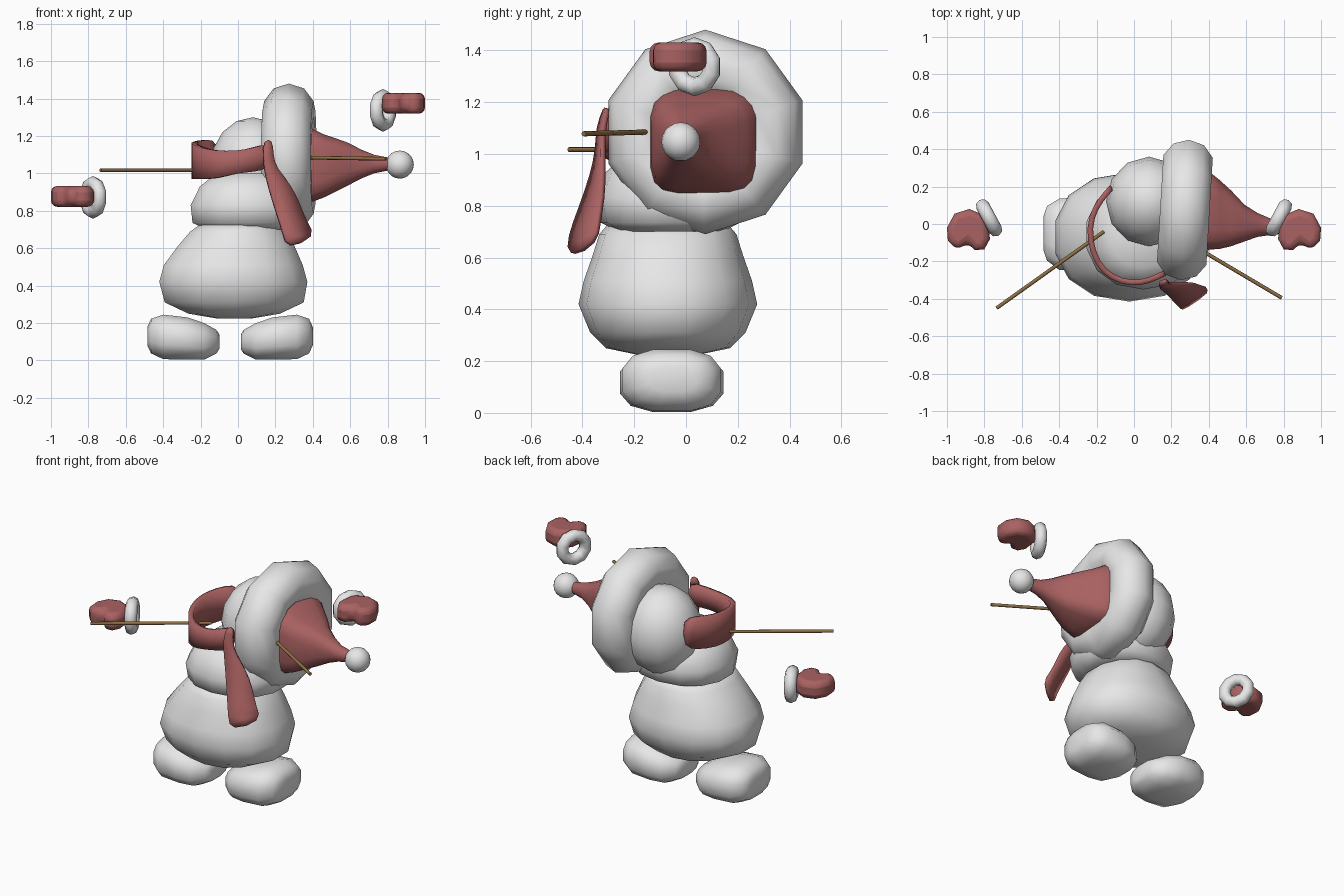
import bpy, bmesh, math
from mathutils import Vector

if "Cube" in bpy.data.objects:
    bpy.data.objects.remove(bpy.data.objects["Cube"])


def material(name, rgb):
    m = bpy.data.materials.new(name)
    m.diffuse_color = (*rgb, 1)
    m.use_nodes = True
    m.node_tree.nodes["Principled BSDF"].inputs["Base Color"].default_value = m.diffuse_color
    return m


WHITE = material("snow_white", (0.8, 0.8, 0.8))
RED = material("wool_red", (0.40, 0.12, 0.12))
BROWN = material("wood_brown", (0.27, 0.16, 0.06))


def finish(name, bm, mat, angle=60):
    bmesh.ops.recalc_face_normals(bm, faces=bm.faces)
    me = bpy.data.meshes.new(name)
    bm.to_mesh(me)
    bm.free()
    me.materials.append(mat)
    ob = bpy.data.objects.new(name, me)
    bpy.context.collection.objects.link(ob)
    bpy.ops.object.select_all(action='DESELECT')
    ob.select_set(True)
    bpy.context.view_layer.objects.active = ob
    bpy.ops.object.shade_smooth_by_angle(angle=math.radians(angle))
    return ob


def ring(axis, c, ra, rb, n=12, power=2.0):
    """Superellipse section across the x or z axis."""
    pts = []
    for i in range(n):
        t = 2 * math.pi * (i + 0.5) / n
        a, b = [math.copysign(abs(v) ** (2 / power), v) for v in (math.cos(t), math.sin(t))]
        off = Vector((0, a * ra, b * rb)) if axis == 'x' else Vector((a * ra, b * rb, 0))
        pts.append(Vector(c) + off)
    return pts


def loft(name, sections, mat, angle=60):
    bm = bmesh.new()
    rows = [[bm.verts.new(p) for p in s] for s in sections]
    n = len(rows[0])
    for r, s in zip(rows, rows[1:]):
        for i in range(n):
            j = (i + 1) % n
            bm.faces.new((r[i], r[j], s[j], s[i]))
    bm.faces.new(rows[0])
    bm.faces.new(rows[-1])
    return finish(name, bm, mat, angle)


def sphere(name, c, r, mat, u=16, v=10):
    bm = bmesh.new()
    bmesh.ops.create_uvsphere(bm, u_segments=u, v_segments=v, radius=1)
    for p in bm.verts:
        p.co = Vector(c) + Vector([a * b for a, b in zip(p.co, r)])
    return finish(name, bm, mat, 80)


def torus(name, c, axis, major, minor, n, m, mat, squash=1.0, phase=0.5):
    bm = bmesh.new()
    ax = Vector(axis).normalized()
    up = Vector((0, 0, 1))
    side = up.cross(ax).normalized()
    rows = []
    for i in range(n):
        t = 2 * math.pi * (i + phase) / n
        d = side * math.cos(t) + up * math.sin(t)
        row = []
        for k in range(m):
            s = 2 * math.pi * k / m
            row.append(bm.verts.new(Vector(c) + d * (major + minor * math.cos(s))
                                    + ax * minor * squash * math.sin(s)))
        rows.append(row)
    for i in range(n):
        for k in range(m):
            a, b = rows[i], rows[(i + 1) % n]
            q = (k + 1) % m
            bm.faces.new((a[k], a[q], b[q], b[k]))
    return finish(name, bm, mat, 80)


def ribbon(name, pairs, thick):
    """Cloth strip from (edge, edge) point pairs, given thickness."""
    bm = bmesh.new()
    rows = [[bm.verts.new(p) for p in pr] for pr in pairs]
    for a, b in zip(rows, rows[1:]):
        bm.faces.new((a[0], a[1], b[1], b[0]))
    ob = finish(name, bm, RED, 60)
    sub = ob.modifiers.new("round", 'SUBSURF')
    sub.levels = sub.render_levels = 1
    sol = ob.modifiers.new("thick", 'SOLIDIFY')
    sol.thickness = thick
    sol.offset = 0
    return ob


# Snow body: lower and middle lumps
loft("lower_body", [ring('z', (x, -0.07, z), a, b, 14, 2.2) for x, z, a, b in (
    (-0.02, 0.225, 0.10, 0.12), (-0.02, 0.25, 0.25, 0.24), (-0.02, 0.31, 0.38, 0.30),
    (-0.025, 0.42, 0.405, 0.345), (-0.025, 0.51, 0.38, 0.325), (-0.01, 0.61, 0.32, 0.29),
    (0.0, 0.69, 0.26, 0.265), (0.0, 0.725, 0.21, 0.235))], WHITE)
loft("middle_body", [ring('z', (0.05, -0.06, z), a, b, 14, 2.2) for z, a, b in (
    (0.70, 0.22, 0.2), (0.735, 0.30, 0.27), (0.83, 0.31, 0.29),
    (0.93, 0.26, 0.25), (1.0, 0.17, 0.17))], WHITE)
sphere("head", (0.08, 0.12, 1.03), (0.23, 0.24, 0.27), WHITE, 12, 8)

# Feet, mirrored left and right
for side, label, dx in ((-1, "left_foot", 0.0), (1, "right_foot", -0.085)):
    loft(label, [ring('x', (side * (x + dx), y, z), a, b, 12, 2.7) for x, y, z, a, b in (
        (0.485, -0.05, 0.13, 0.09, 0.05), (0.465, -0.05, 0.13, 0.15, 0.095),
        (0.40, -0.055, 0.126, 0.195, 0.122), (0.27, -0.055, 0.117, 0.205, 0.116),
        (0.18, -0.055, 0.102, 0.18, 0.10), (0.115, -0.055, 0.10, 0.12, 0.065),
        (0.10, -0.055, 0.10, 0.07, 0.04))], WHITE, 70)

# Hat: fluffy brim, square-based cone, pompom
torus("hat_brim", (0.272, 0.075, 1.085), (1, -0.06, 0), 0.26, 0.135, 10, 10, WHITE, 1.03)
loft("hat_cone", [ring('x', (x, y, z), a, b, 16, p) for x, y, z, a, b, p in (
    (0.28, 0.075, 1.045, 0.21, 0.20, 4.5), (0.38, 0.08, 1.045, 0.22, 0.205, 4.5),
    (0.46, 0.05, 1.04, 0.185, 0.17, 4), (0.52, 0.03, 1.045, 0.15, 0.145, 3.5),
    (0.59, 0.005, 1.05, 0.10, 0.115, 3), (0.66, -0.005, 1.05, 0.065, 0.078, 2.5),
    (0.73, -0.015, 1.05, 0.045, 0.05, 2), (0.84, -0.02, 1.05, 0.028, 0.028, 2))], RED, 75)
sphere("hat_pompom", (0.865, -0.02, 1.047), (0.075, 0.075, 0.075), WHITE)

# Scarf: half loop and hanging tail
ribbon("scarf_loop", [((x, y, lo), (x, y, hi)) for x, y, lo, hi in (
    (-0.115, 0.20, 0.99, 1.18), (-0.18, 0.13, 0.98, 1.18), (-0.23, 0.04, 0.97, 1.17),
    (-0.24, -0.08, 0.97, 1.16), (-0.20, -0.21, 0.97, 1.14), (-0.12, -0.29, 0.97, 1.12),
    (-0.01, -0.32, 1.0, 1.12), (0.08, -0.305, 1.01, 1.135), (0.17, -0.26, 1.02, 1.17))], 0.03)
ribbon("scarf_tail", [
    ((0.135, -0.31, 1.18), (0.185, -0.30, 1.18)), ((0.135, -0.34, 1.10), (0.185, -0.32, 1.10)),
    ((0.14, -0.34, 1.02), (0.20, -0.32, 1.03)), ((0.165, -0.36, 0.92), (0.28, -0.32, 0.94)),
    ((0.21, -0.41, 0.78), (0.33, -0.32, 0.83)), ((0.245, -0.45, 0.68), (0.365, -0.34, 0.73)),
    ((0.26, -0.455, 0.59), (0.42, -0.345, 0.66))], 0.02)

# Mittens with cuffs, mirrored at different heights
HAND = [(1.0, -0.02), (0.96, 0.055), (0.88, 0.08), (0.785, 0.04), (0.77, -0.08),
        (0.80, -0.135), (0.85, -0.14), (0.89, -0.10), (0.945, -0.14), (0.995, -0.09)]
for side, label, zm, zc in ((-1, "left", 0.877, 0.872), (1, "right", 1.375, 1.337)):
    bm = bmesh.new()
    base = bm.faces.new([bm.verts.new((side * x, y, zm - 0.056)) for x, y in HAND])
    top = bmesh.ops.extrude_face_region(bm, geom=[base])["geom"]
    bmesh.ops.translate(bm, verts=[g for g in top if isinstance(g, bmesh.types.BMVert)],
                        vec=(0, 0, 0.112))
    bmesh.ops.recalc_face_normals(bm, faces=bm.faces)
    mitten = finish(label + "_mitten", bm, RED, 80)
    bev = mitten.modifiers.new("soft_rim", 'BEVEL')
    bev.width = 0.035
    bev.segments = 3
    bev.limit_method = 'ANGLE'
    bev.angle_limit = math.radians(60)
    torus(label + "_cuff", (side * 0.775, 0.033, zc), (side * 0.88, -0.47, 0),
          0.077, 0.037, 10, 8, WHITE)

# Stick arms
for label, a, b in (("left_stick", (-0.735, -0.45, 1.017), (-0.16, -0.04, 1.017)),
                    ("right_stick", (0.35, -0.135, 1.085), (0.79, -0.395, 1.078))):
    a, b = Vector(a), Vector(b)
    bm = bmesh.new()
    bmesh.ops.create_cone(bm, cap_ends=True, segments=8, radius1=0.01, radius2=0.01,
                          depth=(b - a).length)
    rot = (b - a).to_track_quat('Z', 'Y')
    for v in bm.verts:
        v.co = rot @ v.co + (a + b) / 2
    finish(label, bm, BROWN, 50)
